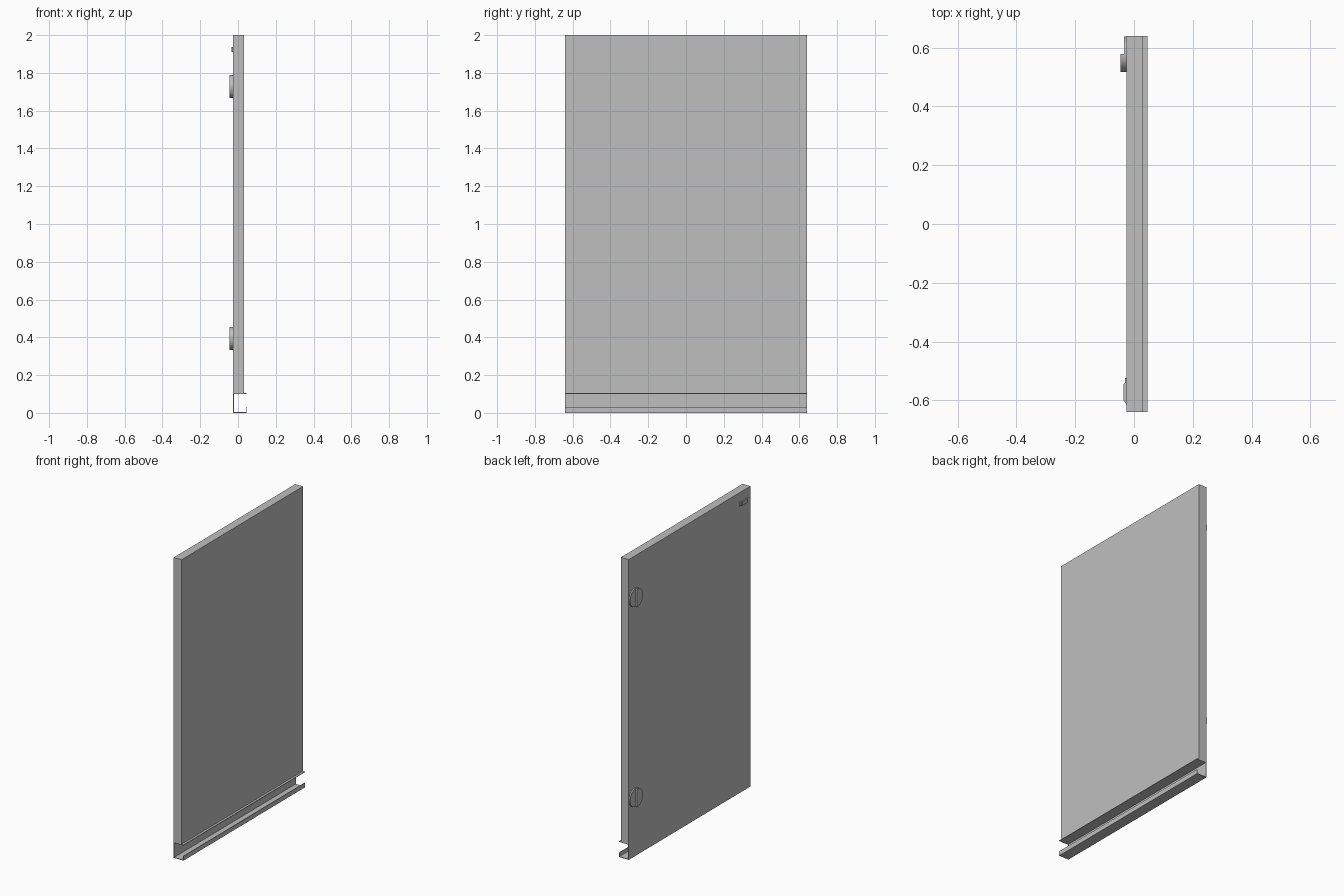
import bpy, bmesh, math
from mathutils import Matrix

cube = bpy.data.objects.get("Cube")
if cube:
    bpy.data.objects.remove(cube, do_unlink=True)

grey = bpy.data.materials.new("neutral grey")
grey.use_nodes = True
colour = (0.52, 0.52, 0.52, 1)
grey.diffuse_color = colour
grey.node_tree.nodes["Principled BSDF"].inputs["Base Color"].default_value = colour

BACK, FRONT, LIP = -0.026, 0.031, 0.046   # x of the panel faces and the handle lip
HALF = 0.64                               # half the panel width
RAIL_TOP = 0.105
SHEET = 0.004                             # handle rail thickness


def extrude(name, points, direction):
    """Close a loop of 3D points into a face and extrude it into a solid."""
    bm = bmesh.new()
    face = bm.faces.new([bm.verts.new(p) for p in points])
    out = bmesh.ops.extrude_face_region(bm, geom=[face])
    moved = [g for g in out["geom"] if isinstance(g, bmesh.types.BMVert)]
    bmesh.ops.translate(bm, verts=moved, vec=direction)
    bmesh.ops.recalc_face_normals(bm, faces=bm.faces)
    mesh = bpy.data.meshes.new(name)
    bm.to_mesh(mesh)
    bm.free()
    mesh.materials.append(grey)
    obj = bpy.data.objects.new(name, mesh)
    bpy.context.collection.objects.link(obj)
    return obj


def smooth(obj):
    bpy.ops.object.select_all(action="DESELECT")
    obj.select_set(True)
    bpy.context.view_layer.objects.active = obj
    bpy.ops.object.shade_smooth_by_angle()


def arc(x, y, z, radius, start, sweep, steps):
    """Points on an arc in the plane of the door."""
    angles = [start + sweep * i / steps for i in range(steps + 1)]
    return [(x, y + radius * math.cos(a), z + radius * math.sin(a)) for a in angles]


# Door panel
extrude("door_panel",
        [(BACK, -HALF, RAIL_TOP), (FRONT, -HALF, RAIL_TOP),
         (FRONT, -HALF, 2), (BACK, -HALF, 2)], (0, 2 * HALF, 0))

# Folded handle rail along the bottom edge, open towards +x
rail = [(BACK, 0), (LIP, 0), (LIP, 0.03), (LIP - SHEET, 0.03),
        (LIP - SHEET, SHEET), (BACK + SHEET, SHEET),
        (BACK + SHEET, RAIL_TOP - SHEET), (LIP, RAIL_TOP - SHEET),
        (LIP, RAIL_TOP), (BACK, RAIL_TOP)]
extrude("handle_rail", [(x, -HALF, z) for x, z in rail], (0, 2 * HALF, 0))

# Hinge cups: a thin round plate with a raised half towards the middle
for label, z in (("upper", 1.727), ("lower", 0.395)):
    plate = arc(BACK, 0.579, z, 0.06, 0, math.tau, 48)[:-1]
    smooth(extrude(label + "_hinge_plate", plate, (-0.008, 0, 0)))
    half = arc(BACK, 0.579, z, 0.061, math.pi / 2, math.pi, 24)
    smooth(extrude(label + "_hinge_cup", half, (-0.02, 0, 0)))

# Small catch near the top corner away from the hinges
catch = [(BACK, -0.525), (-0.031, -0.525), (-0.031, -0.54), (-0.035, -0.545),
         (-0.035, -0.6), (BACK, -0.615)]
extrude("door_catch", [(x, y, 1.91) for x, y in catch], (0, 0, 0.026))
